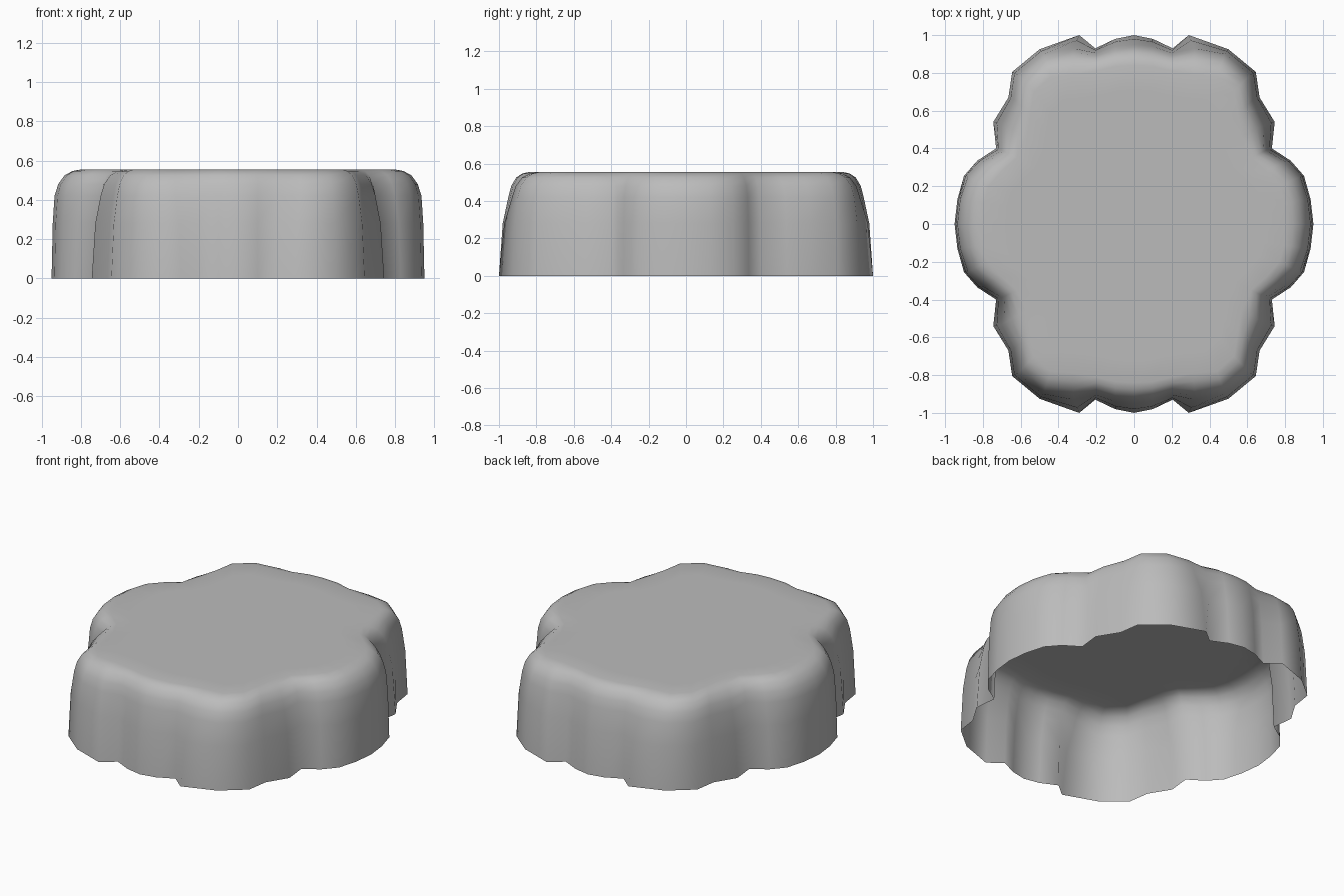
import bpy
import bmesh
import math
from mathutils import Vector

cube = bpy.data.objects.get("Cube")
if cube:
    bpy.data.objects.remove(cube, do_unlink=True)

# One quarter of the lobed outline, at the rim, the wall top and the flat top
RIM = [(.95, 0), (.935, .13), (.9, .255), (.83, .335), (.73, .4), (.745, .54),
       (.665, .67), (.645, .805), (.5, .925), (.29, 1), (.205, .93), (.1, .98), (0, 1)]
WALL = [(.935, 0), (.92, .13), (.88, .25), (.8, .33), (.7, .39), (.7, .53),
        (.635, .66), (.615, .79), (.48, .9), (.32, .93), (.2, .905), (.1, .94), (0, .95)]
TOP = [(.8, 0), (.795, .11), (.77, .2), (.7, .28), (.62, .35), (.57, .46),
       (.55, .58), (.53, .7), (.44, .78), (.32, .79), (.2, .81), (.1, .835), (0, .84)]


def full_loop(quarter):
    """Mirror a quarter outline into a closed counterclockwise loop."""
    points = [Vector(p) for p in quarter]
    half = points + [Vector((-p.x, p.y)) for p in reversed(points[:-1])]
    return half + [Vector((p.x, -p.y)) for p in reversed(half[1:-1])]


def blend(a, b, t):
    return [p.lerp(q, t) for p, q in zip(a, b)]


rim, wall, top = (full_loop(q) for q in (RIM, WALL, TOP))
layers = [
    (rim, 0),
    (blend(rim, wall, .4), .28),
    (wall, .42),
    (blend(wall, top, .14), .48),
    (blend(wall, top, .38), .525),
    (blend(wall, top, .68), .547),
    (top, .555),
    ([p * .85 for p in top], .555),
]

# Open-bottomed shell: stacked rings closed by a flat top
bm = bmesh.new()
rings = [[bm.verts.new((p.x, p.y, z)) for p in loop] for loop, z in layers]
for low, high in zip(rings, rings[1:]):
    for i in range(len(low)):
        j = (i + 1) % len(low)
        bm.faces.new((low[i], low[j], high[j], high[i]))
centre = bm.verts.new((0, 0, layers[-1][1]))
last = rings[-1]
for i in range(len(last)):
    bm.faces.new((last[i], last[(i + 1) % len(last)], centre))

mesh = bpy.data.meshes.new("lobed_shell")
bm.to_mesh(mesh)
bm.free()
shell = bpy.data.objects.new("lobed_shell", mesh)
bpy.context.collection.objects.link(shell)

# Plain grey finish
grey = bpy.data.materials.new("plain_grey")
grey.use_nodes = True
colour = (.5, .5, .5, 1)
grey.diffuse_color = colour
grey.node_tree.nodes["Principled BSDF"].inputs["Base Color"].default_value = colour
mesh.materials.append(grey)

# Soft shading, with only the tightest creases left sharp
bpy.ops.object.select_all(action="DESELECT")
shell.select_set(True)
bpy.context.view_layer.objects.active = shell
bpy.ops.object.shade_smooth_by_angle(angle=math.radians(65))
